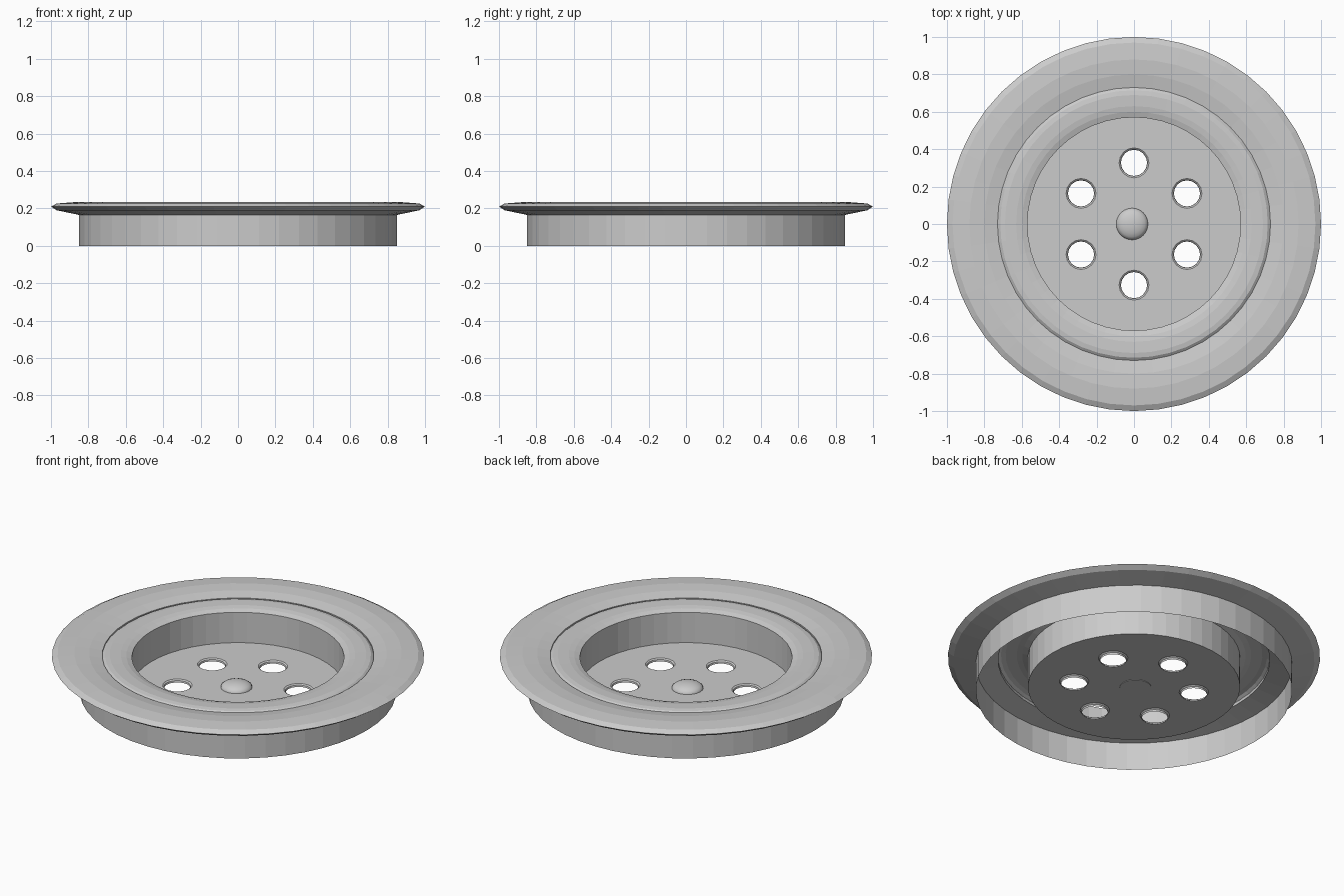
import bpy, bmesh, math

if "Cube" in bpy.data.objects:
    bpy.data.objects.remove(bpy.data.objects["Cube"])

SIDES = 48
FLOOR_Z = 0.025
WELL_R = 0.57
HOLE_R = 0.08
HOLE_RING = 0.327

# The single brushed metal colour
metal = bpy.data.materials.new("grey_metal")
metal.use_nodes = True
colour = (0.6, 0.6, 0.6, 1)
metal.diffuse_color = colour
metal.node_tree.nodes["Principled BSDF"].inputs["Base Color"].default_value = colour


def circle(bm, r, z, sides, cx=0, cy=0):
    steps = [2 * math.pi * i / sides for i in range(sides)]
    return [bm.verts.new((cx + r * math.cos(a), cy + r * math.sin(a), z)) for a in steps]


def finish(name, bm, smooth=False):
    mesh = bpy.data.meshes.new(name)
    bm.to_mesh(mesh)
    bm.free()
    mesh.materials.append(metal)
    obj = bpy.data.objects.new(name, mesh)
    bpy.context.collection.objects.link(obj)
    if smooth:
        for poly in mesh.polygons:
            poly.use_smooth = True
        bpy.ops.object.select_all(action="DESELECT")
        obj.select_set(True)
        bpy.context.view_layer.objects.active = obj
        bpy.ops.object.shade_smooth_by_angle(angle=math.radians(30))
    return obj


def lathe(name, profile, sides=SIDES, closed=False, cx=0, cy=0, smooth=False):
    """Revolve (radius, height) points about a vertical axis."""
    bm = bmesh.new()
    rings = [circle(bm, r, z, sides, cx, cy) for r, z in profile]
    pairs = list(zip(rings, rings[1:]))
    if closed:
        pairs.append((rings[-1], rings[0]))
    for a, b in pairs:
        for i in range(sides):
            j = (i + 1) % sides
            bm.faces.new((a[i], a[j], b[j], b[i]))
    bmesh.ops.remove_doubles(bm, verts=bm.verts, dist=1e-5)
    return finish(name, bm, smooth)


# Wide outer flange with a bevelled rim
lathe("flange", [(1.0, 0.21), (0.97, 0.226), (0.88, 0.233), (0.8, 0.228), (0.73, 0.215),
                 (0.73, 0.19), (0.85, 0.165), (0.97, 0.19)], closed=True)

# Open skirt below the flange
lathe("skirt", [(0.85, 0), (0.85, 0.166)])

# Raised inner ring, rolling over into the well wall
lathe("inner_ring", [(0.73, 0.207), (0.715, 0.218), (0.69, 0.222),
                     (0.63, 0.22), (0.6, 0.215), (WELL_R, 0.205)])
lathe("well_wall", [(WELL_R, 0.205), (WELL_R, FLOOR_Z)])

# Perforated floor and the lip turned down at each hole
centres = [(HOLE_RING * math.cos(math.radians(90 + 60 * k)),
            HOLE_RING * math.sin(math.radians(90 + 60 * k))) for k in range(6)]
bm = bmesh.new()
loops = [circle(bm, WELL_R, FLOOR_Z, SIDES)]
loops += [circle(bm, HOLE_R, FLOOR_Z, 16, x, y) for x, y in centres]
for loop in loops:
    for a, b in zip(loop, loop[1:] + loop[:1]):
        bm.edges.new((a, b))
bmesh.ops.triangle_fill(bm, use_beauty=True, edges=bm.edges[:], normal=(0, 0, 1))
for face in bm.faces:
    face.normal_update()
    if face.normal.z < 0:
        face.normal_flip()
finish("strainer_floor", bm)

for k, (x, y) in enumerate(centres):
    lathe(f"hole_lip_{k + 1}", [(HOLE_R, FLOOR_Z), (0.072, 0.019), (0.07, 0.009)],
          sides=16, cx=x, cy=y)

# Low domed screw head in the middle
dome = [(0, FLOOR_Z - 0.003), (0.085, FLOOR_Z - 0.003)]
for k in range(6):
    a = math.radians(18 * k)
    dome.append((0.085 * math.cos(a), FLOOR_Z + 0.035 * math.sin(a)))
lathe("screw_head", dome, sides=24, cx=-0.01, smooth=True)
